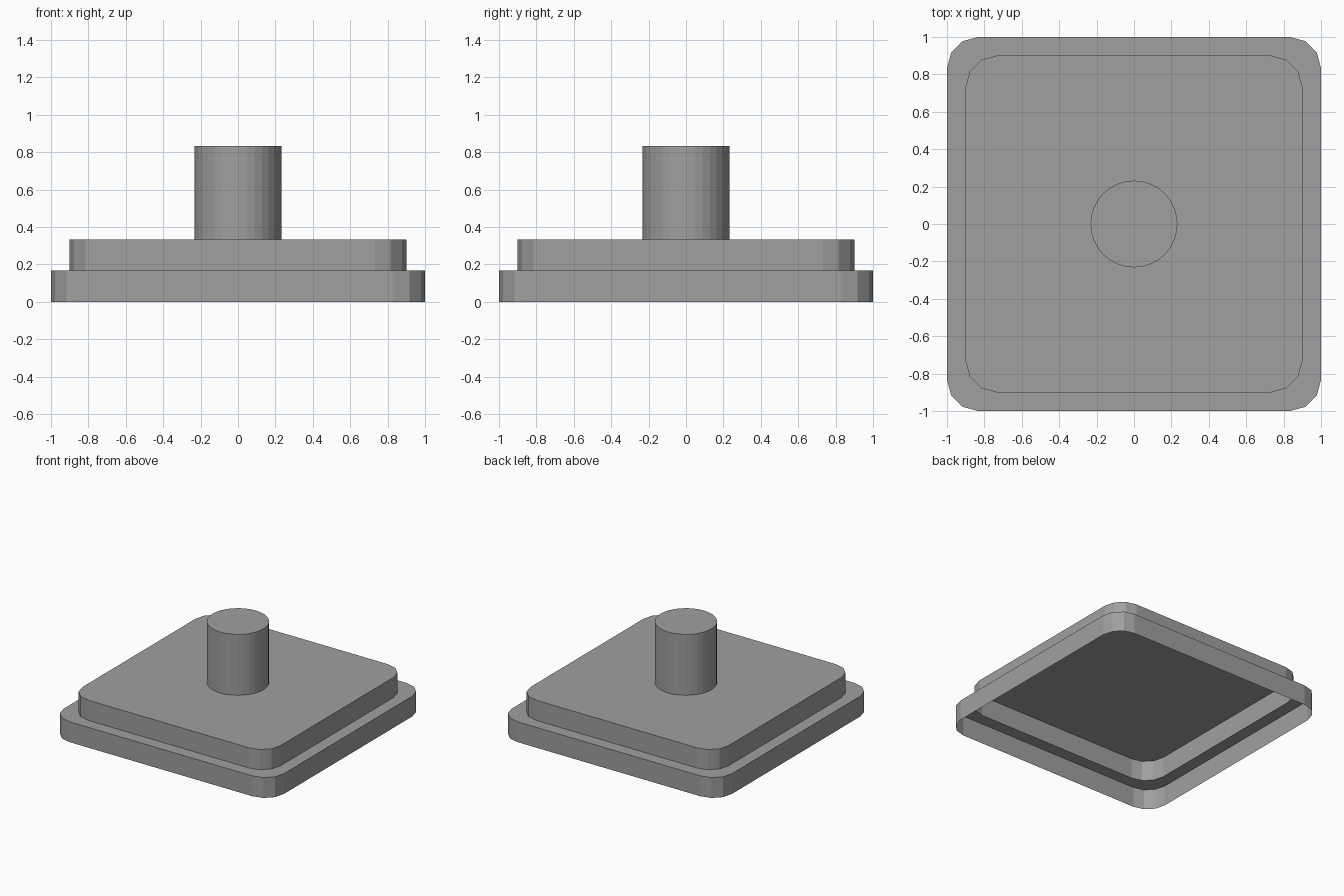
import bpy, bmesh, math

if "Cube" in bpy.data.objects:
    bpy.data.objects.remove(bpy.data.objects["Cube"])

grey = bpy.data.materials.new("plain grey")
grey.diffuse_color = (0.35, 0.35, 0.35, 1)
grey.use_nodes = True
grey.node_tree.nodes["Principled BSDF"].inputs["Base Color"].default_value = grey.diffuse_color


def rounded_square(half, radius, steps=3):
    """Counter-clockwise outline with rounded corners."""
    c = half - radius
    points = []
    for k in range(4):
        mid = math.radians(45 + 90 * k)
        cx, cy = math.copysign(c, math.cos(mid)), math.copysign(c, math.sin(mid))
        for i in range(steps + 1):
            a = math.radians(90 * k + 90 * i / steps)
            points.append((cx + radius * math.cos(a), cy + radius * math.sin(a)))
    return points


def circle(radius, sides=32):
    return [(radius * math.cos(2 * math.pi * i / sides),
             radius * math.sin(2 * math.pi * i / sides)) for i in range(sides)]


def loft(name, sections):
    """Skin stacked outlines (outline, z), capped on top and open below."""
    bm = bmesh.new()
    rings = [[bm.verts.new((x, y, z)) for x, y in outline] for outline, z in sections]
    n = len(rings[0])
    for low, high in zip(rings, rings[1:]):
        for i in range(n):
            j = (i + 1) % n
            bm.faces.new((low[i], low[j], high[j], high[i]))
    bm.faces.new(rings[-1])
    mesh = bpy.data.meshes.new(name)
    bm.to_mesh(mesh)
    bm.free()
    mesh.materials.append(grey)
    obj = bpy.data.objects.new(name, mesh)
    bpy.context.collection.objects.link(obj)
    return obj


# Stepped hollow base: wide lower tier, ledge, narrower upper tier
lower = rounded_square(1.0, 0.167)
upper = rounded_square(0.9, 0.167)
loft("stepped_base", [(lower, 0), (lower, 0.167), (upper, 0.167), (upper, 0.333)])

# Round post standing on the centre of the base
post = circle(0.232)
loft("post", [(post, 0.333), (post, 0.833)])
